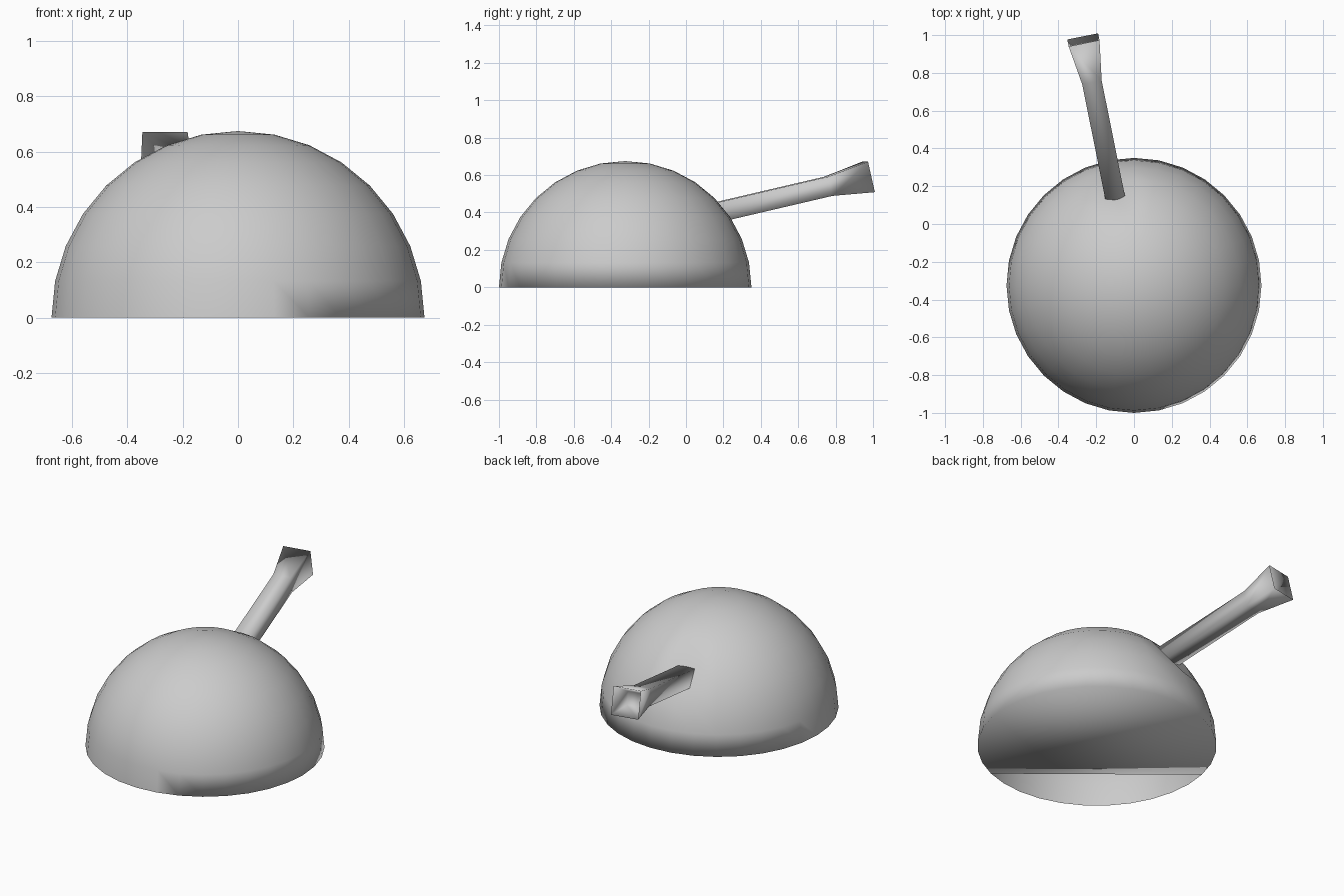
import bpy, bmesh, math
from mathutils import Vector, Matrix

if "Cube" in bpy.data.objects:
    bpy.data.objects.remove(bpy.data.objects["Cube"])

grey = bpy.data.materials.new("light_grey")
grey.diffuse_color = (0.6, 0.6, 0.6, 1)
grey.use_nodes = True
grey.node_tree.nodes["Principled BSDF"].inputs["Base Color"].default_value = grey.diffuse_color


def finish(bm, name):
    for f in bm.faces:
        f.smooth = True
    mesh = bpy.data.meshes.new(name)
    bm.to_mesh(mesh)
    bm.free()
    mesh.materials.append(grey)
    obj = bpy.data.objects.new(name, mesh)
    bpy.context.collection.objects.link(obj)
    return obj


STEP = 11.25
CENTRE = Vector((0, -0.325, 0))

# Dome: upper half of a 32 x 16 sphere
bm = bmesh.new()
bmesh.ops.create_uvsphere(bm, u_segments=32, v_segments=16, radius=0.675)
bmesh.ops.delete(bm, geom=[v for v in bm.verts if v.co.z < -1e-4], context='VERTS')


def azimuth(v):
    return math.degrees(math.atan2(v.co.y, v.co.x)) % 360


# Floor: one smooth face, left open along the front left as in the below view
rim = {round(azimuth(v) / STEP) % 32: v for v in bm.verts if abs(v.co.z) < 1e-4}
floor = bm.faces.new([rim[i % 32] for i in range(26, 48)])
floor.normal_update()
if floor.normal.z > 0:
    floor.normal_flip()

# Slight dent around the root of the barrel
for v in bm.verts:
    elev = math.degrees(math.asin(max(-1, min(1, v.co.z / 0.675))))
    if abs(azimuth(v) - 101.25) < 6 and 30 < elev < 48:
        v.co *= 0.95
bmesh.ops.translate(bm, verts=bm.verts, vec=CENTRE)
finish(bm, "dome")

# Barrel: square rings swept along a tilted axis, flared end with a funnel recess
start, end = Vector((-0.1, 0.14, 0.395)), Vector((-0.268, 0.975, 0.59))
axis = (end - start).normalized()
length = (end - start).length
side = axis.cross(Vector((0, 0, 1))).normalized()
up = side.cross(axis)
bm = bmesh.new()
# (distance along axis, width)
rings = []
for d, w in [(0, 0.105), (0.65, 0.105), (length, 0.167), (length - 0.12, 0.08)]:
    c = start + axis * d
    rings.append([bm.verts.new(c + side * (sx * w / 2) + up * (sy * w / 2))
                  for sx, sy in ((-1, -1), (1, -1), (1, 1), (-1, 1))])
for a, b in zip(rings, rings[1:]):
    for i in range(4):
        j = (i + 1) % 4
        bm.faces.new((a[i], a[j], b[j], b[i]))
bm.faces.new(rings[0][::-1])
bm.faces.new(rings[-1])
bmesh.ops.recalc_face_normals(bm, faces=bm.faces)
finish(bm, "barrel")
